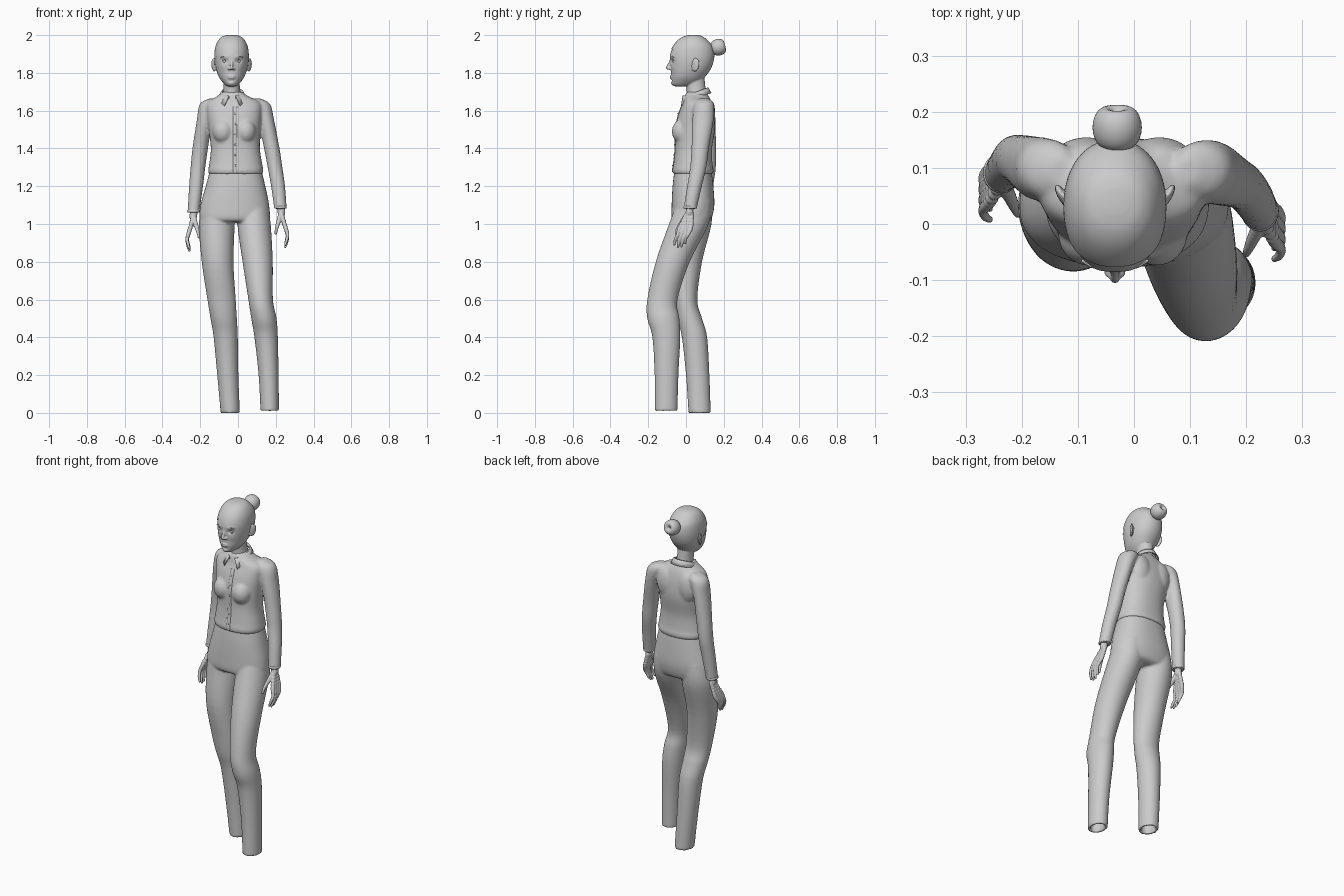
import bpy, bmesh, math
from mathutils import Vector, Matrix
from mathutils.bvhtree import BVHTree

if "Cube" in bpy.data.objects:
    bpy.data.objects.remove(bpy.data.objects["Cube"])

CX = -0.034  # head centre line


def spline(rows, steps):
    """Catmull-Rom interpolation of rows of numbers."""
    out = []
    for i in range(len(rows) - 1):
        p = [Vector(rows[max(0, min(len(rows) - 1, i + k))]) for k in (-1, 0, 1, 2)]
        for s in range(steps):
            t = s / steps
            out.append(p[1] + 0.5 * t * (p[2] - p[0] + t * (2 * p[0] - 5 * p[1] + 4 * p[2] - p[3]
                       + t * (3 * (p[1] - p[2]) + p[3] - p[0]))))
    return out + [Vector(rows[-1])]


def skin(bm, rings):
    """Close a stack of equal rings of vertices."""
    n = len(rings[0])
    for p, q in zip(rings, rings[1:]):
        for i in range(n):
            bm.faces.new((p[i], p[(i + 1) % n], q[(i + 1) % n], q[i]))
    bm.faces.new(rings[0][::-1])
    bm.faces.new(rings[-1])


def loft(bm, rows, steps=5, n=40, power=2.0, fold=0):
    """Horizontal rings (x, y, z, rx, ry); fold turns the last ring back inside."""
    rows = [list(r) for r in spline(rows, steps)]
    if fold:
        x, y, z, a, b = rows[-1]
        rows += [[x, y, z, a - .015, b - .015], [x, y, z + fold, a - .018, b - .018]]
    rings = []
    for x, y, z, a, b in rows:
        ring = []
        for i in range(n):
            t = 2 * math.pi * i / n
            c, s = math.cos(t), math.sin(t)
            ring.append(bm.verts.new((x + a * math.copysign(abs(c) ** (2 / power), c),
                                      y + b * math.copysign(abs(s) ** (2 / power), s), z)))
        rings.append(ring)
    skin(bm, rings)


def ball(bm, c, r, rot=None, u=20, v=12):
    m = Matrix.Translation(c) @ (rot or Matrix()) @ Matrix.Diagonal((*r, 1))
    rings = []
    for j in range(v):
        p = math.pi * (j + .25) / (v - .5)
        rings.append([bm.verts.new(m @ Vector((math.sin(p) * math.cos(2 * math.pi * i / u),
                                               math.sin(p) * math.sin(2 * math.pi * i / u), -math.cos(p))))
                      for i in range(u)])
    skin(bm, rings)


def chain(bm, pts, steps=5):
    """Run of overlapping balls through (x, y, z, r) points."""
    for x, y, z, r in spline(pts, steps):
        ball(bm, (x, y, z), (r, r, r), None, 10, 7)


def finish(bm, name, voxel=0, smooth=4):
    bmesh.ops.recalc_face_normals(bm, faces=bm.faces)
    me = bpy.data.meshes.new(name)
    bm.to_mesh(me)
    bm.free()
    ob = bpy.data.objects.new(name, me)
    bpy.context.collection.objects.link(ob)
    if voxel:
        m = ob.modifiers.new("fuse", 'REMESH')
        m.mode, m.voxel_size = 'VOXEL', voxel
        m = ob.modifiers.new("relax", 'SMOOTH')
        m.factor, m.iterations = 0.5, smooth
        dg = bpy.context.evaluated_depsgraph_get()
        new = bpy.data.meshes.new_from_object(ob.evaluated_get(dg))
        ob.modifiers.clear()
        ob.data = new
    ob.data.polygons.foreach_set("use_smooth", [True] * len(ob.data.polygons))
    return ob


# Trousers: pelvis and two legs in mid-stride, with hollow hems
bm = bmesh.new()
loft(bm, [(-.012, .037, 1.285, .136, .098), (-.013, .037, 1.2, .158, .108),
          (-.017, .037, 1.1, .182, .113), (-.018, .03, 1.03, .185, .105), (-.018, .025, 1.01, .16, .08)], power=2.3)
loft(bm, [(-.11, .045, 1.12, .075, .09), (-.113, .035, 1.0, .094, .1), (-.108, 0, .8, .084, .085),
          (-.087, 0, .6, .075, .06), (-.076, .02, .5, .07, .065), (-.065, .045, .4, .064, .067),
          (-.054, .062, .2, .056, .062), (-.041, .072, 0, .051, .059)], fold=.09)
loft(bm, [(.08, .045, 1.12, .075, .09), (.085, .015, 1.0, .088, .105), (.104, -.07, .8, .08, .09),
          (.12, -.125, .6, .065, .08), (.137, -.12, .5, .067, .085), (.149, -.104, .4, .062, .074),
          (.162, -.103, .2, .053, .063), (.168, -.105, .01, .049, .06)], fold=.09)
finish(bm, "trousers", .007)

# Shirt: torso, bust and sleeves
bm = bmesh.new()
loft(bm, [(-.03, .055, 1.70, .05, .05), (-.028, .057, 1.675, .085, .065), (-.022, .06, 1.64, .142, .077),
          (-.02, .055, 1.58, .145, .095), (-.018, .048, 1.5, .137, .105), (-.014, .04, 1.4, .13, .098),
          (-.012, .037, 1.32, .14, .103), (-.012, .037, 1.285, .146, .109), (-.012, .037, 1.265, .142, .105)], power=2.3)
for s in (-1, 1):
    ball(bm, (-.02 + s * .06, -.02, 1.49), (.055, .055, .065))
    ball(bm, (-.02 + s * .065, .115, 1.57), (.06, .04, .09))
loft(bm, [(-.13, .095, 1.665, .02, .025), (-.15, .097, 1.635, .052, .052), (-.176, .1, 1.55, .042, .056),
          (-.2, .113, 1.4, .041, .046), (-.212, .115, 1.3, .039, .043), (-.222, .105, 1.2, .037, .039),
          (-.236, .09, 1.06, .031, .035)])
loft(bm, [(.095, .095, 1.665, .02, .025), (.118, .095, 1.635, .052, .052), (.148, .09, 1.55, .043, .056),
          (.179, .075, 1.4, .041, .046), (.196, .065, 1.3, .039, .043), (.212, .045, 1.2, .037, .039),
          (.225, .022, 1.08, .033, .035)])
shirt = finish(bm, "shirt", .007)
tree = BVHTree.FromPolygons([v.co for v in shirt.data.vertices], [p.vertices[:] for p in shirt.data.polygons])


def front_y(x, z):
    loc = tree.ray_cast(Vector((x, -1, z)), Vector((0, 1, 0)))[0]
    return loc.y if loc else -.05


# Button placket and buttons laid on the shirt front
bm = bmesh.new()
rows = []
for i in range(25):
    z = 1.275 + i * .0145
    rows.append([bm.verts.new((x, front_y(x, z) + d, z))
                 for x, d in ((-.026, .002), (-.025, -.003), (-.005, -.003), (-.004, .002))])
for p, q in zip(rows, rows[1:]):
    for i in range(3):
        bm.faces.new((p[i], p[i + 1], q[i + 1], q[i]))
finish(bm, "button_placket")
bm = bmesh.new()
for i in range(6):
    z = 1.31 + i * .055
    ball(bm, (-.015, front_y(-.015, z) - .003, z), (.005, .003, .005), None, 12, 7)
finish(bm, "buttons")

# Sleeve cuffs
for name, c in (("left_cuff", (-.2355, .091, 1.068)), ("right_cuff", (.2245, .023, 1.088))):
    bpy.ops.mesh.primitive_torus_add(location=c, major_radius=.031, minor_radius=.004,
                                     major_segments=40, minor_segments=10)
    cuff = bpy.context.object
    cuff.name, cuff.scale = name, (.96, 1.04, 1.8)
    bpy.ops.object.shade_smooth()

# Collar: tilted folded band open at the front with two points
bm = bmesh.new()
prev = None
for i in range(49):
    u = -1 + i / 24
    a = u * math.radians(162)
    point = max(0, (abs(u) - .72) / .28)
    lift = .022 * math.cos(a)
    d = Vector((math.sin(a), math.cos(a) * 1.08, 0))
    c = Vector((-.03, .055, 1.692))
    col = [bm.verts.new(c + d * r + Vector((math.copysign(sx * point, u), -sy * point, z + lift)))
           for r, z, sx, sy in ((.052, -.01, 0, .008), (.053, .008, 0, .01), (.059, .008, 0, .012),
                                (.074, -.02 - .026 * point, .02, .006))]
    if prev:
        for k in range(3):
            bm.faces.new((prev[k], prev[k + 1], col[k + 1], col[k]))
    prev = col
collar = finish(bm, "collar")
collar.modifiers.new("thick", 'SOLIDIFY').thickness = .005

# Hands: palm, four fingers and a thumb, mirrored and shifted for the other side
for name, side, off in (("right_hand", 1, (0, 0, 0)), ("left_hand", -1, (-.007, .07, -.02))):
    bm = bmesh.new()
    chain(bm, [(.225, .022, 1.1, .021), (.23, .018, 1.06, .021)])
    for k in range(4):
        y = -.03 + k * .019
        drop = (.006, -.006, -.003, .014)[k]
        chain(bm, [(.23, .006 + k * .008, 1.055, .013), (.25, y, .985, .0125),
                   (.262, y - .015, .94 + drop / 2, .0095), (.258, y - .027, .91 + drop, .0085),
                   (.25, y - .032, .885 + drop, .0065)])
    chain(bm, [(.226, .005, 1.05, .014), (.214, -.022, 1.01, .0125), (.204, -.044, .975, .0095), (.2, -.053, .95, .007)])
    for v in bm.verts:
        v.co = Vector((v.co.x * side, v.co.y, v.co.z)) + Vector(off)
    finish(bm, name, .0032, 2)

# Head: skull rings (z, front, back, half width), neck, nose, lips and ears
skull = [(1.999, .02, .06, .02), (1.992, -.01, .085, .045), (1.973, -.04, .11, .066), (1.94, -.067, .138, .082),
         (1.90, -.083, .147, .088), (1.86, -.085, .143, .088), (1.82, -.08, .128, .082), (1.78, -.079, .1, .068),
         (1.752, -.077, .075, .049), (1.735, -.07, .035, .032), (1.729, -.058, .01, .018)]
rings = [(CX, (f + b) / 2, z, w, (b - f) / 2) for z, f, b, w in skull]
bm = bmesh.new()
loft(bm, rings, n=56, power=2.15)
loft(bm, [(CX, .045, 1.82, .046, .05), (CX, .05, 1.75, .043, .05), (-.032, .055, 1.7, .045, .051),
          (-.03, .057, 1.65, .055, .055)])
chain(bm, [(CX, -.08, 1.868, .006), (CX, -.09, 1.845, .0075), (CX, -.097, 1.826, .0095)])
for s in (-1, 1):
    ball(bm, (CX + s * .011, -.086, 1.822), (.008, .01, .007))
    ball(bm, (CX + s * .094, .05, 1.842), (.008, .023, .036),
         Matrix.Rotation(s * -.5, 4, 'Z') @ Matrix.Rotation(-.2, 4, 'X'))
for dz, h in ((.0045, .0035), (-.0045, .0045)):
    ball(bm, (CX, -.078, 1.779 + dz), (.021, .008, h))
head = finish(bm, "head", .004, 2)
# Soft sculpting: eye sockets, brows, cheeks and chin
for v in head.data.vertices:
    if v.co.y < -.02:
        dx, z = abs(v.co.x - CX), v.co.z
        for x0, z0, sx, sz, amt in ((.036, 1.862, .016, .011, .010), (.036, 1.887, .02, .007, -.003),
                                    (.045, 1.825, .018, .016, -.003), (0, 1.742, .016, .012, -.004),
                                    (.0, 1.758, .02, .006, .004)):
            v.co.y += amt * math.exp(-((dx - x0) / sx) ** 2 - ((z - z0) / sz) ** 2)

# Eyes, lids and eyebrows
bm = bmesh.new()
for s in (-1, 1):
    ball(bm, (CX + s * .036, -.057, 1.861), (.014, .014, .010))
finish(bm, "eyes")
for part, z0, bow, r, w, y in (("upper_lids", 1.864, .008, .0028, .016, -.07),
                               ("lower_lids", 1.859, -.007, .002, .016, -.07),
                               ("eyebrows", 1.882, .006, .003, .021, -.077)):
    bm = bmesh.new()
    for s in (-1, 1):
        chain(bm, [(CX + s * (.036 + w * t), y + .006 * t + .005 * t * t, z0 + bow * (1 - t * t), r)
                   for t in (-1, -.4, .2, .6, 1)], 4)
    finish(bm, part)

# Swept-back hair: slightly enlarged skull cut along the hairline
bm = bmesh.new()
loft(bm, [(x, y, z + .001, a + .003, b + .003) for x, y, z, a, b in rings], n=56, power=2.15)
bmesh.ops.bisect_plane(bm, geom=bm.verts[:] + bm.edges[:] + bm.faces[:], plane_co=(0, -.07, 1.922),
                       plane_no=(0, .68, .72), clear_inner=True)
finish(bm, "hair")

# Hair bun
bpy.ops.mesh.primitive_torus_add(location=(-.03, .172, 1.936), rotation=(math.radians(-75), 0, 0),
                                 major_radius=.0215, minor_radius=.0225, major_segments=40, minor_segments=20)
bun = bpy.context.object
bun.name, bun.scale = "hair_bun", (1, 1, 1.6)
bpy.ops.object.shade_smooth()
